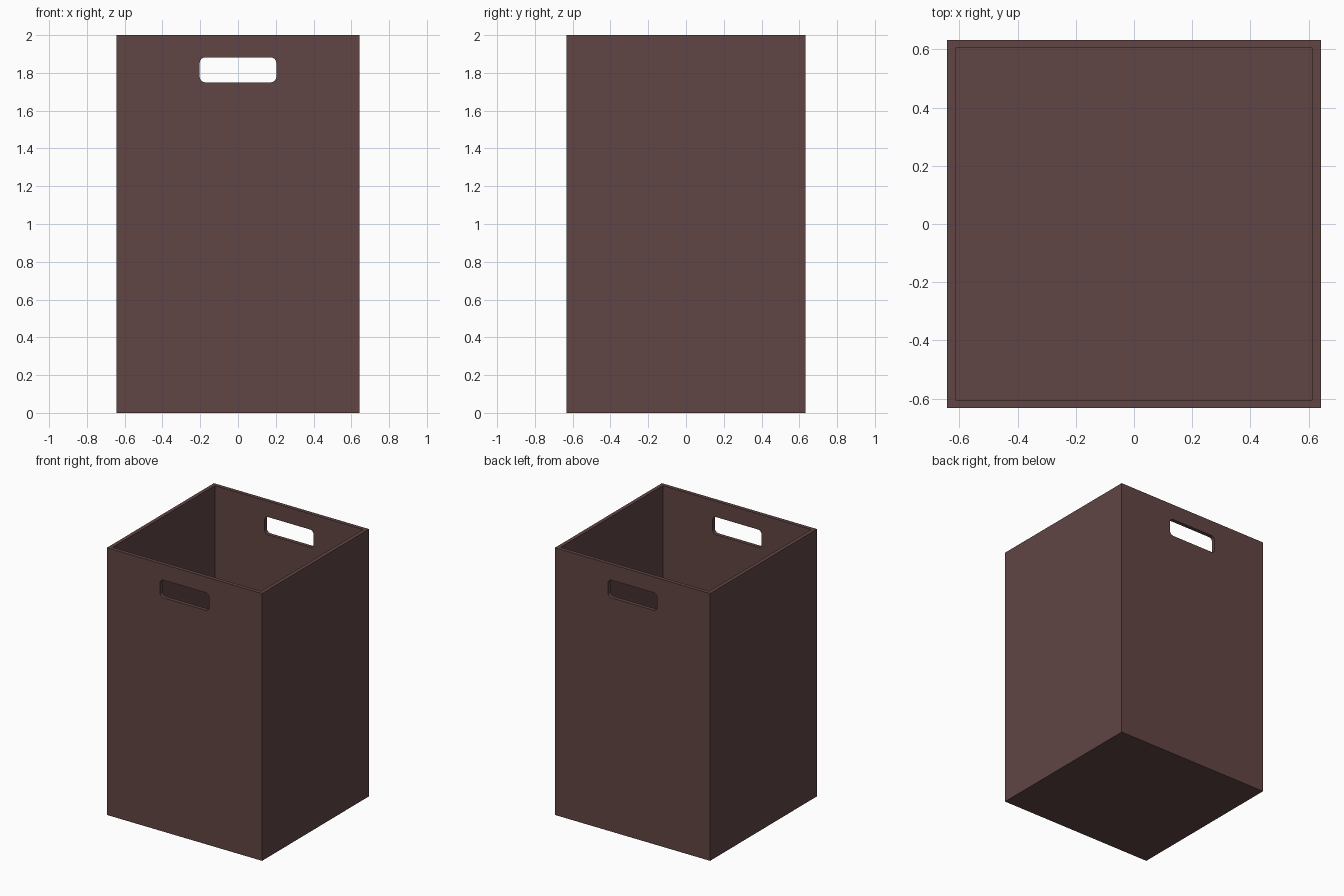
import bpy
import bmesh
from math import cos, sin, pi
from mathutils import Matrix

if "Cube" in bpy.data.objects:
    bpy.data.objects.remove(bpy.data.objects["Cube"], do_unlink=True)

WIDTH, DEPTH, HEIGHT = 1.284, 1.264, 2.0
WALL = 0.028

# Single dark brown colour
brown = bpy.data.materials.new("dark_brown")
brown.use_nodes = True
colour = (0.119, 0.06, 0.058, 1)
brown.diffuse_color = colour
brown.node_tree.nodes["Principled BSDF"].inputs["Base Color"].default_value = colour


def add_object(name, bm):
    bmesh.ops.recalc_face_normals(bm, faces=bm.faces)
    mesh = bpy.data.meshes.new(name)
    bm.to_mesh(mesh)
    bm.free()
    mesh.materials.append(brown)
    obj = bpy.data.objects.new(name, mesh)
    bpy.context.collection.objects.link(obj)
    return obj


# Open box: inset the top of a block to form the rim, then sink the inside
bm = bmesh.new()
bmesh.ops.create_cube(bm, size=1, matrix=Matrix.Translation((0, 0, HEIGHT / 2))
                      @ Matrix.Diagonal((WIDTH, DEPTH, HEIGHT, 1)))
bm.normal_update()
top = max(bm.faces, key=lambda f: f.calc_center_median().z)
bmesh.ops.inset_region(bm, faces=[top], thickness=WALL, use_even_offset=True)
cavity = bmesh.ops.extrude_face_region(bm, geom=[top])["geom"]
bmesh.ops.translate(bm, vec=(0, 0, WALL - HEIGHT),
                    verts=[v for v in cavity if isinstance(v, bmesh.types.BMVert)])
if top.is_valid:
    bmesh.ops.delete(bm, geom=[top], context="FACES_ONLY")
bin_box = add_object("bin_box", bm)

# Rounded slot that passes through the front and back walls
half_w, half_h, radius, steps = 0.203, 0.066, 0.03, 6
bm = bmesh.new()
outline = []
for corner, (sx, sz) in enumerate([(1, 1), (-1, 1), (-1, -1), (1, -1)]):
    for i in range(steps + 1):
        a = (corner + i / steps) * pi / 2
        outline.append(bm.verts.new((sx * (half_w - radius) + radius * cos(a), -DEPTH,
                                     1.816 + sz * (half_h - radius) + radius * sin(a))))
face = bm.faces.new(outline)
slot = bmesh.ops.extrude_face_region(bm, geom=[face])["geom"]
bmesh.ops.translate(bm, vec=(0, 2 * DEPTH, 0),
                    verts=[v for v in slot if isinstance(v, bmesh.types.BMVert)])
cutter = add_object("handle_cutter", bm)
cutter.hide_render = True

# Cut both handle holes, then drop the cutter
cut = bin_box.modifiers.new("handle_holes", "BOOLEAN")
cut.operation = "DIFFERENCE"
cut.solver = "EXACT"
cut.object = cutter
bpy.context.view_layer.objects.active = bin_box
bin_box.select_set(True)
bpy.ops.object.modifier_apply(modifier=cut.name)
bpy.data.objects.remove(cutter, do_unlink=True)
bpy.ops.object.shade_smooth_by_angle(angle=pi / 6)
